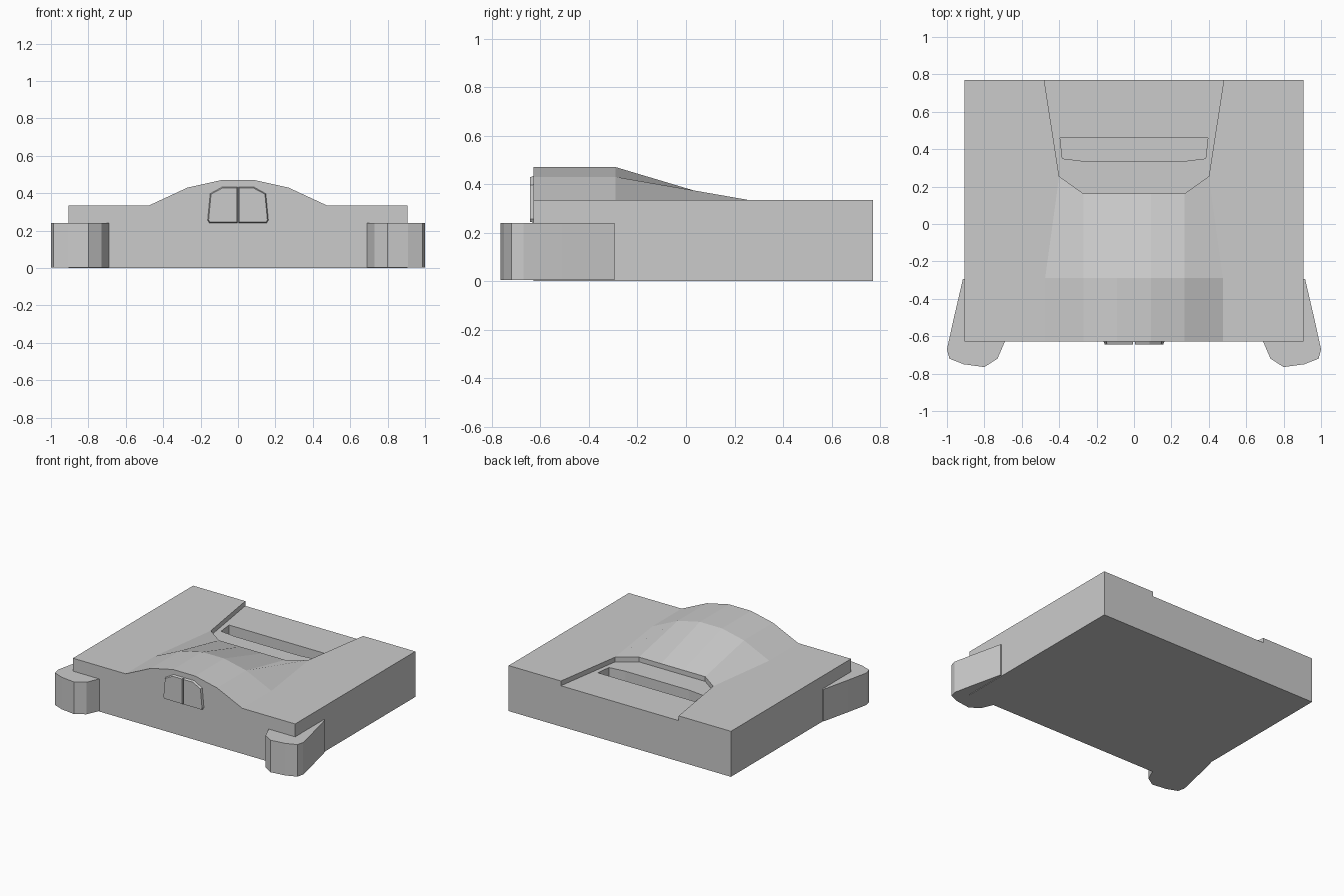
import bpy, bmesh

if "Cube" in bpy.data.objects:
    bpy.data.objects.remove(bpy.data.objects["Cube"])

FRONT, BACK, SIDE, DECK = -0.628, 0.77, 0.905, 0.335


def finish(name, bm):
    bmesh.ops.remove_doubles(bm, verts=bm.verts, dist=0.0005)
    bmesh.ops.recalc_face_normals(bm, faces=bm.faces)
    me = bpy.data.meshes.new(name)
    bm.to_mesh(me)
    bm.free()
    ob = bpy.data.objects.new(name, me)
    bpy.context.collection.objects.link(ob)
    return ob


def face(bm, pts):
    bm.faces.new([bm.verts.new(p) for p in pts])


def strip(bm, a, b, closed=False):
    n = len(a)
    for i in range(n if closed else n - 1):
        j = (i + 1) % n
        face(bm, [a[i], a[j], b[j], b[i]])


def solid(name, a, b):
    bm = bmesh.new()
    strip(bm, a, b, True)
    face(bm, a)
    face(bm, b)
    return finish(name, bm)


def both(half):
    """Mirror a left-half point list across x = 0."""
    return half + [(-p[0],) + tuple(p[1:]) for p in reversed(half)]


def at(pts, z):
    return [(x, y, z) for x, y in pts]


# Body: one closed shell with a front hump and a rear recess with a slot
bm = bmesh.new()
hump = both([(-0.475, DECK), (-0.27, 0.43), (-0.09, 0.47)])
hump_front = [(x, FRONT, z) for x, z in hump]
hump_mid = [(x, -0.29, z) for x, z in hump]
recess = both([(-0.48, BACK), (-0.40, 0.255), (-0.27, 0.162), (-0.09, 0.162)])
slot = both([(-0.395, 0.46), (-0.383, 0.35), (-0.26, 0.335), (-0.09, 0.335)])
rim, floor = at(recess, DECK), at(recess, DECK - 0.035)
slot_top, slot_low = at(slot, DECK - 0.035), at(slot, DECK - 0.14)

strip(bm, hump_front, hump_mid)
strip(bm, hump_mid, rim[1:-1])
strip(bm, rim, floor)
strip(bm, floor, slot_top, True)
strip(bm, slot_top, slot_low, True)
face(bm, slot_low)
for s in (-1, 1):
    deck = [(SIDE, FRONT), (0.475, FRONT), (0.475, -0.29), (0.40, 0.255), (0.48, BACK), (SIDE, BACK)]
    face(bm, [(s * x, y, DECK) for x, y in deck])
    face(bm, [(s * SIDE, FRONT, 0), (s * SIDE, BACK, 0), (s * SIDE, BACK, DECK), (s * SIDE, FRONT, DECK)])
face(bm, [(-SIDE, FRONT, 0), (-SIDE, FRONT, DECK)] + hump_front + [(SIDE, FRONT, DECK), (SIDE, FRONT, 0)])
face(bm, [(-SIDE, BACK, 0), (-SIDE, BACK, DECK), rim[0], floor[0], floor[-1], rim[-1],
          (SIDE, BACK, DECK), (SIDE, BACK, 0)])
face(bm, at([(-SIDE, FRONT), (SIDE, FRONT), (SIDE, BACK), (-SIDE, BACK)], 0))
finish("body", bm)

# Corner bumpers wrapping the front corners
outline = [(0.915, -0.295), (0.965, -0.51), (1.0, -0.67), (0.987, -0.72), (0.91, -0.75),
           (0.80, -0.765), (0.73, -0.72), (0.69, -0.628), (0.69, -0.61), (0.89, -0.61), (0.89, -0.295)]
for side, s in (("left", -1), ("right", 1)):
    pts = [(s * x, y) for x, y in outline]
    solid(side + "_bumper", at(pts, 0.004), at(pts, 0.24))

# Two bevelled window panes on the front of the hump
outer = [(0.002, 0.238), (0.155, 0.238), (0.166, 0.255), (0.152, 0.40), (0.085, 0.438), (0.002, 0.438)]
inner = [(0.006, 0.245), (0.150, 0.245), (0.157, 0.257), (0.144, 0.395), (0.082, 0.428), (0.006, 0.428)]
for side, s in (("left", -1), ("right", 1)):
    solid(side + "_window", [(s * x, FRONT + 0.01, z) for x, z in outer],
          [(s * x, FRONT - 0.015, z) for x, z in inner])
